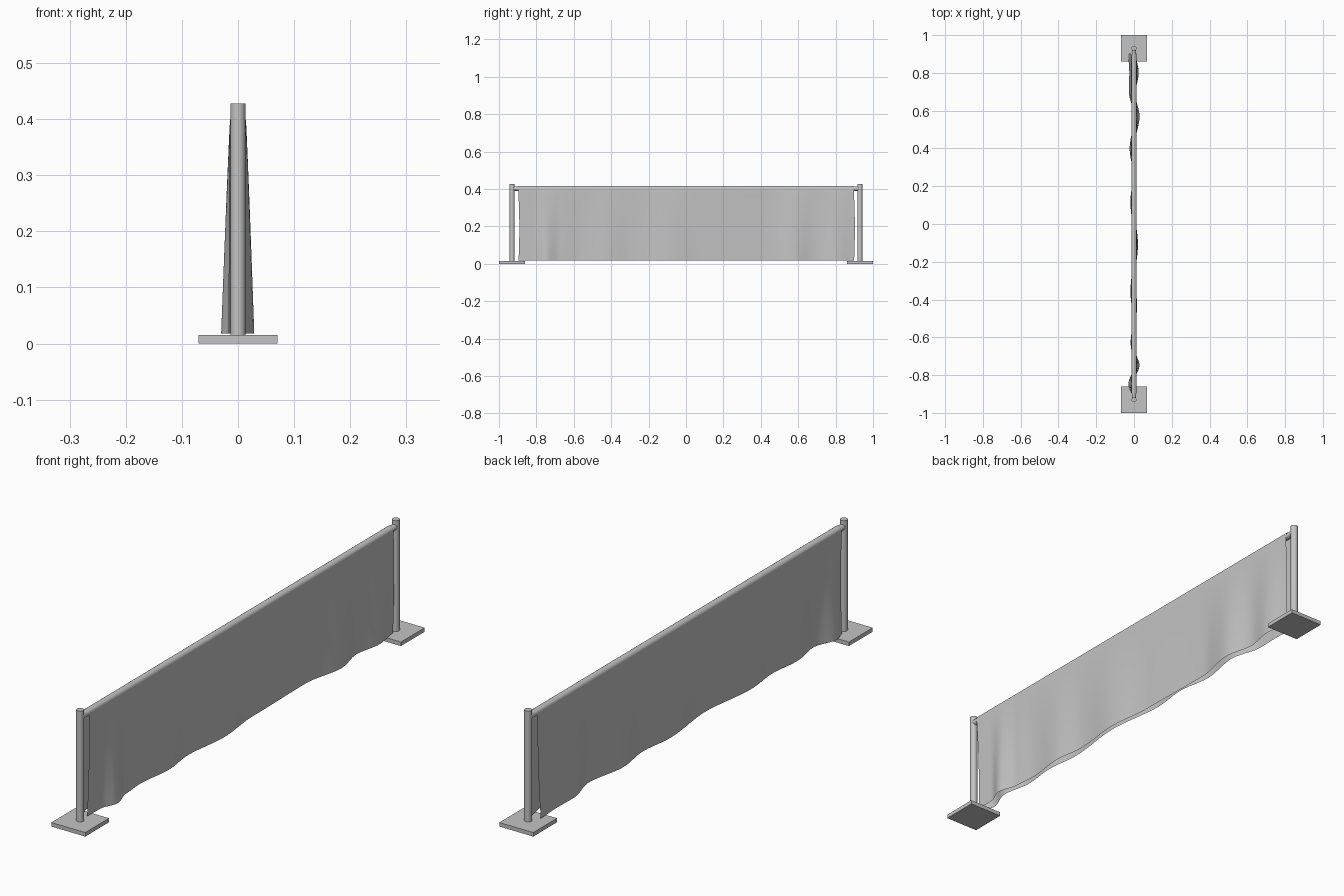
import bpy
import bmesh
import math

default_cube = bpy.data.objects.get("Cube")
if default_cube:
    bpy.data.objects.remove(default_cube, do_unlink=True)

GREY = (0.55, 0.55, 0.55, 1.0)
grey = bpy.data.materials.new("light grey")
grey.use_nodes = True
grey.diffuse_color = GREY
grey.node_tree.nodes["Principled BSDF"].inputs["Base Color"].default_value = GREY

POST_Y = 0.93
BAR_Z = 0.402
CLOTH_RADIUS = 0.014
HEM_Z = 0.018


def finish(obj, name):
    """Name the active part, colour it and smooth its round faces."""
    obj.name = name
    obj.data.name = name
    obj.data.materials.append(grey)
    bpy.ops.object.select_all(action="DESELECT")
    obj.select_set(True)
    bpy.context.view_layer.objects.active = obj
    bpy.ops.object.shade_smooth_by_angle(angle=math.radians(40))
    return obj


def add_box(name, location, size):
    bpy.ops.mesh.primitive_cube_add(size=1, location=location)
    obj = bpy.context.object
    obj.scale = size
    bpy.ops.object.transform_apply(location=False, rotation=False, scale=True)
    return finish(obj, name)


def add_rod(name, location, radius, length, rotation=(0, 0, 0)):
    bpy.ops.mesh.primitive_cylinder_add(
        vertices=24, radius=radius, depth=length, location=location, rotation=rotation)
    return finish(bpy.context.object, name)


def wave(points, y):
    """Ease smoothly from one fold to the next along the hem."""
    for (y0, x0), (y1, x1) in zip(points, points[1:]):
        if y <= y1:
            t = max(0.0, (y - y0) / (y1 - y0))
            return x0 + (x1 - x0) * t * t * (3 - 2 * t)
    return points[-1][1]


# Folds along the hem of each hanging side, as (y, x)
left_hem = [(-0.9, 0.004), (-0.82, 0.006), (-0.75, 0.029), (-0.67, 0.008),
            (-0.58, 0.002), (-0.43, 0.017), (-0.3, 0.003), (-0.11, 0.021),
            (0.08, 0.004), (0.4, 0), (0.57, 0.029), (0.69, 0.007),
            (0.8, 0.025), (0.9, 0.01)]
right_hem = [(-0.9, -0.016), (-0.85, -0.03), (-0.75, 0), (-0.63, -0.018),
             (-0.5, -0.006), (-0.36, -0.019), (-0.12, 0.004), (0.12, -0.019),
             (0.26, -0.005), (0.4, -0.023), (0.57, 0.002), (0.7, -0.027),
             (0.8, -0.025), (0.9, -0.03)]


def cloth_section(y):
    """Cross-section: up one side, over the bar and down the other."""
    drops = 16
    arcs = 12

    def side(hem, sign):
        pts = []
        for i in range(drops):
            t = 1 - i / drops
            top = sign * CLOTH_RADIUS
            x = top + (wave(hem, y) - top) * t ** 0.9
            pts.append((x, BAR_Z + (HEM_Z - BAR_Z) * t, t))
        return pts

    over = []
    for i in range(arcs + 1):
        a = math.pi * i / arcs
        over.append((CLOTH_RADIUS * math.cos(a), BAR_Z + CLOTH_RADIUS * math.sin(a), 0))
    return side(left_hem, 1) + over + side(right_hem, -1)[::-1]


def add_cloth():
    columns = 160
    bm = bmesh.new()
    previous = None
    for i in range(columns + 1):
        y = -0.897 + 1.794 * i / columns
        # The free ends sway a little as they hang
        end = max(0.0, abs(y) - 0.8) * 10
        row = []
        for x, z, t in cloth_section(y):
            sway = 0.006 * end * math.sin(math.pi * t * 0.9)
            row.append(bm.verts.new((x, y + sway, z)))
        if previous:
            for j in range(len(row) - 1):
                bm.faces.new((previous[j], row[j], row[j + 1], previous[j + 1]))
        previous = row
    bmesh.ops.recalc_face_normals(bm, faces=bm.faces)
    # Make the outer side of the sheet face outwards
    bm.normal_update()
    highest = max(bm.faces, key=lambda f: f.calc_center_median().z)
    if highest.normal.z < 0:
        bmesh.ops.reverse_faces(bm, faces=bm.faces)
    mesh = bpy.data.meshes.new("draped_cloth")
    bm.to_mesh(mesh)
    bm.free()
    obj = bpy.data.objects.new("draped_cloth", mesh)
    bpy.context.collection.objects.link(obj)
    return finish(obj, "draped_cloth")


# Posts and floor plates at both ends
for end, sign in (("front", -1), ("back", 1)):
    add_box(end + "_base", (0, sign * POST_Y, 0.0075), (0.14, 0.14, 0.015))
    add_rod(end + "_post", (0, sign * POST_Y, 0.2205), 0.0135, 0.415)

# Bar between the posts, with the cloth hung over it
add_rod("top_bar", (0, 0, BAR_Z), 0.0115, 2 * POST_Y, (math.pi / 2, 0, 0))
add_cloth()
